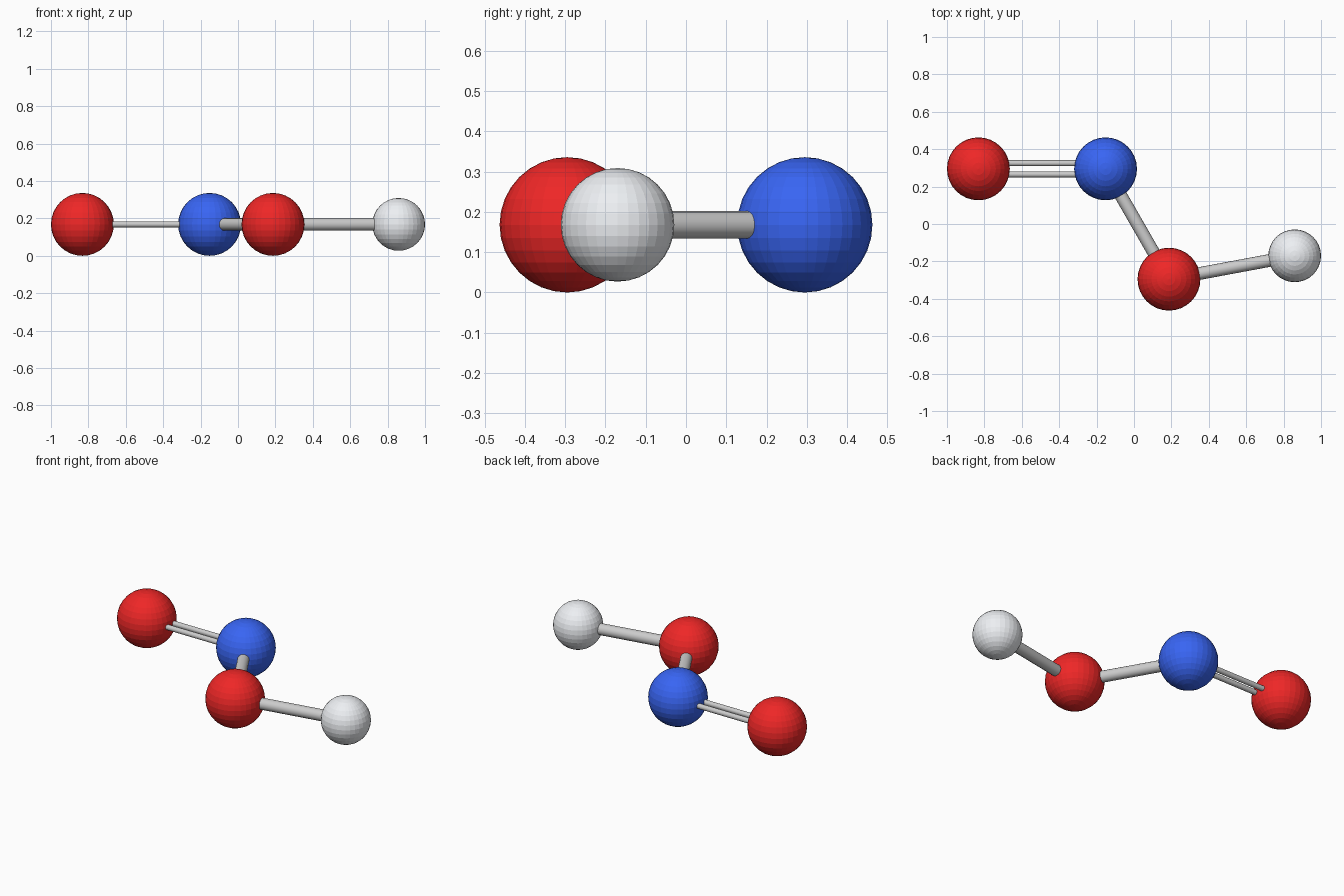
import bpy
from mathutils import Vector

if "Cube" in bpy.data.objects:
    bpy.data.objects.remove(bpy.data.objects["Cube"])

Z = 0.168


def material(name, rgb):
    m = bpy.data.materials.new(name)
    m.diffuse_color = (*rgb, 1)
    m.use_nodes = True
    m.node_tree.nodes["Principled BSDF"].inputs["Base Color"].default_value = m.diffuse_color
    return m


RED = material("red", (0.86, 0.02, 0.02))
BLUE = material("blue", (0.04, 0.13, 0.9))
WHITE = material("white", (0.85, 0.87, 0.9))


def atom(name, x, y, radius, mat):
    bpy.ops.mesh.primitive_uv_sphere_add(segments=32, ring_count=16, radius=radius, location=(x, y, Z))
    ob = bpy.context.object
    ob.name = name
    ob.data.materials.append(mat)
    return ob.location.copy()


def bond(name, a, b, radius, offset=0.0):
    # rod between two atom centres, shifted sideways for double bonds
    d = b - a
    side = Vector((-d.y, d.x, 0)).normalized() * offset
    bpy.ops.mesh.primitive_cylinder_add(vertices=16, radius=radius, depth=d.length,
                                        location=(a + b) / 2 + side)
    ob = bpy.context.object
    ob.name = name
    ob.rotation_euler = d.to_track_quat('Z', 'Y').to_euler()
    bpy.ops.object.shade_smooth_by_angle()


# atoms
end_oxygen = atom("end_oxygen", -0.832, 0.295, 0.168, RED)
nitrogen = atom("nitrogen", -0.152, 0.295, 0.168, BLUE)
mid_oxygen = atom("middle_oxygen", 0.187, -0.295, 0.168, RED)
hydrogen = atom("hydrogen", 0.859, -0.17, 0.141, WHITE)

# double bond
for i, s in enumerate((-1, 1)):
    bond(f"double_bond_rod_{i + 1}", end_oxygen, nitrogen, 0.016, s * 0.03)

# single bonds
bond("nitrogen_oxygen_bond", nitrogen, mid_oxygen, 0.034)
bond("oxygen_hydrogen_bond", mid_oxygen, hydrogen, 0.034)
